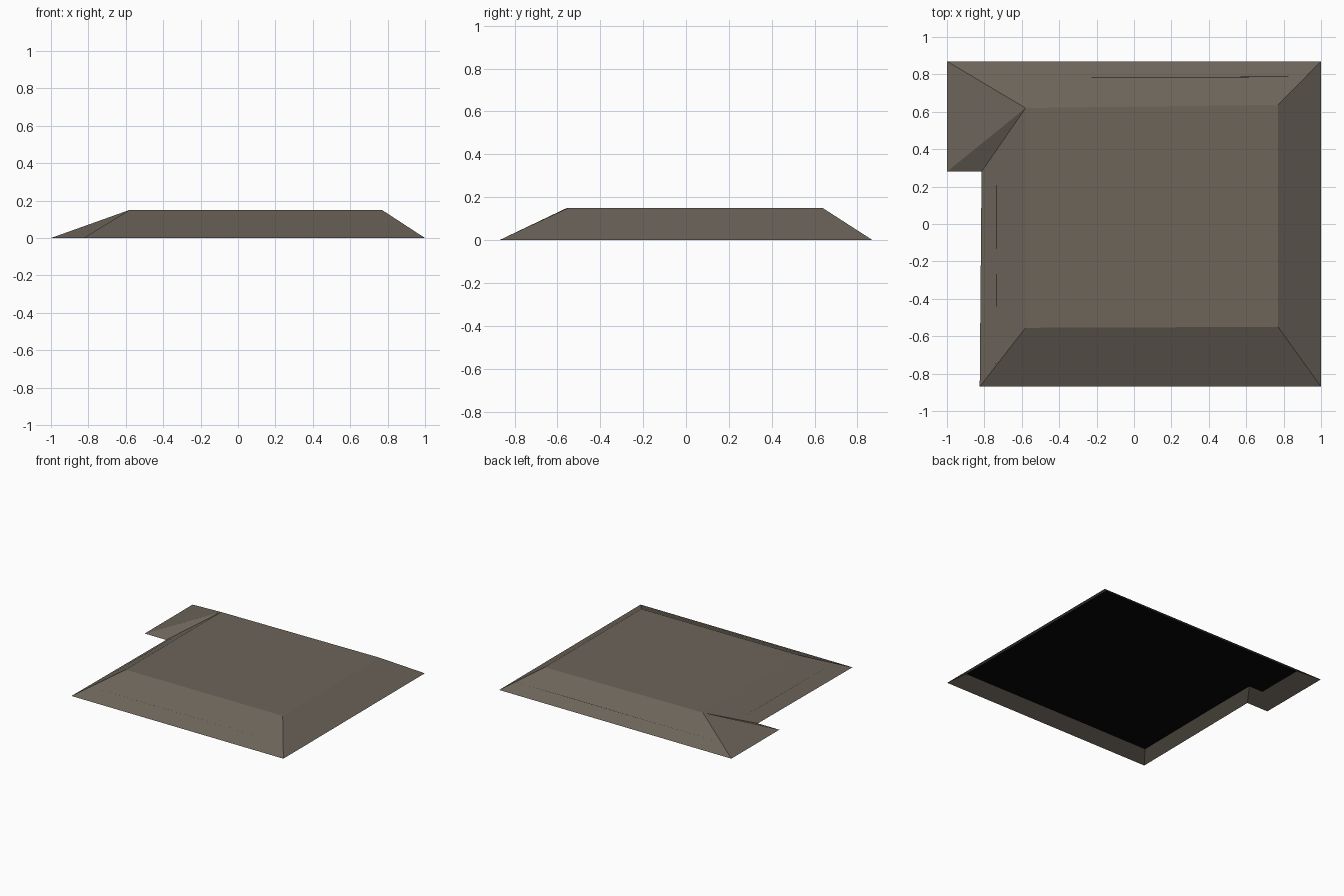
import bpy
from mathutils import Vector

if "Cube" in bpy.data.objects:
    bpy.data.objects.remove(bpy.data.objects["Cube"])

HEIGHT = 0.15

# Base outline, with a small step at the back left, and the ridge corner each base corner rises to
base = [(-0.825, -0.87), (1, -0.87), (1, 0.87), (-1, 0.87), (-1, 0.28), (-0.815, 0.28)]
ridge = [(-0.58, -0.555), (0.77, -0.55), (0.77, 0.637), (-0.58, 0.62)]
target = [0, 1, 2, 3, 3, 3]


def material(name, colour):
    mat = bpy.data.materials.new(name)
    mat.diffuse_color = (*colour, 1)
    mat.use_nodes = True
    mat.node_tree.nodes["Principled BSDF"].inputs["Base Color"].default_value = mat.diffuse_color
    return mat


def add_mesh(name, verts, faces, mat):
    mesh = bpy.data.meshes.new(name)
    mesh.from_pydata(verts, [], faces)
    mesh.materials.append(mat)
    obj = bpy.data.objects.new(name, mesh)
    bpy.context.collection.objects.link(obj)
    return obj


def level(t):
    """Outline of the sloped sides at the fraction t of the height."""
    return [Vector((*b, 0)).lerp(Vector((*ridge[k], HEIGHT)), t) for b, k in zip(base, target)]


brown = material("grey brown", (0.15, 0.128, 0.102))
black = material("black", (0.002, 0.002, 0.002))

# Sloped shell, open below: a quad or a triangle for each base edge, plus the flat top
n = len(base)
faces = [(n, n + 1, n + 2, n + 3)]
for i in range(n):
    j = (i + 1) % n
    a, b = n + target[i], n + target[j]
    faces.append((i, j, b, a) if a != b else (i, j, a))
add_mesh("sloped_shell", level(0) + [Vector((*r, HEIGHT)) for r in ridge], faces, brown)

# Dark underside plate, recessed inside the shell
add_mesh("underside_plate", level(0.35), [tuple(reversed(range(n)))], black)
